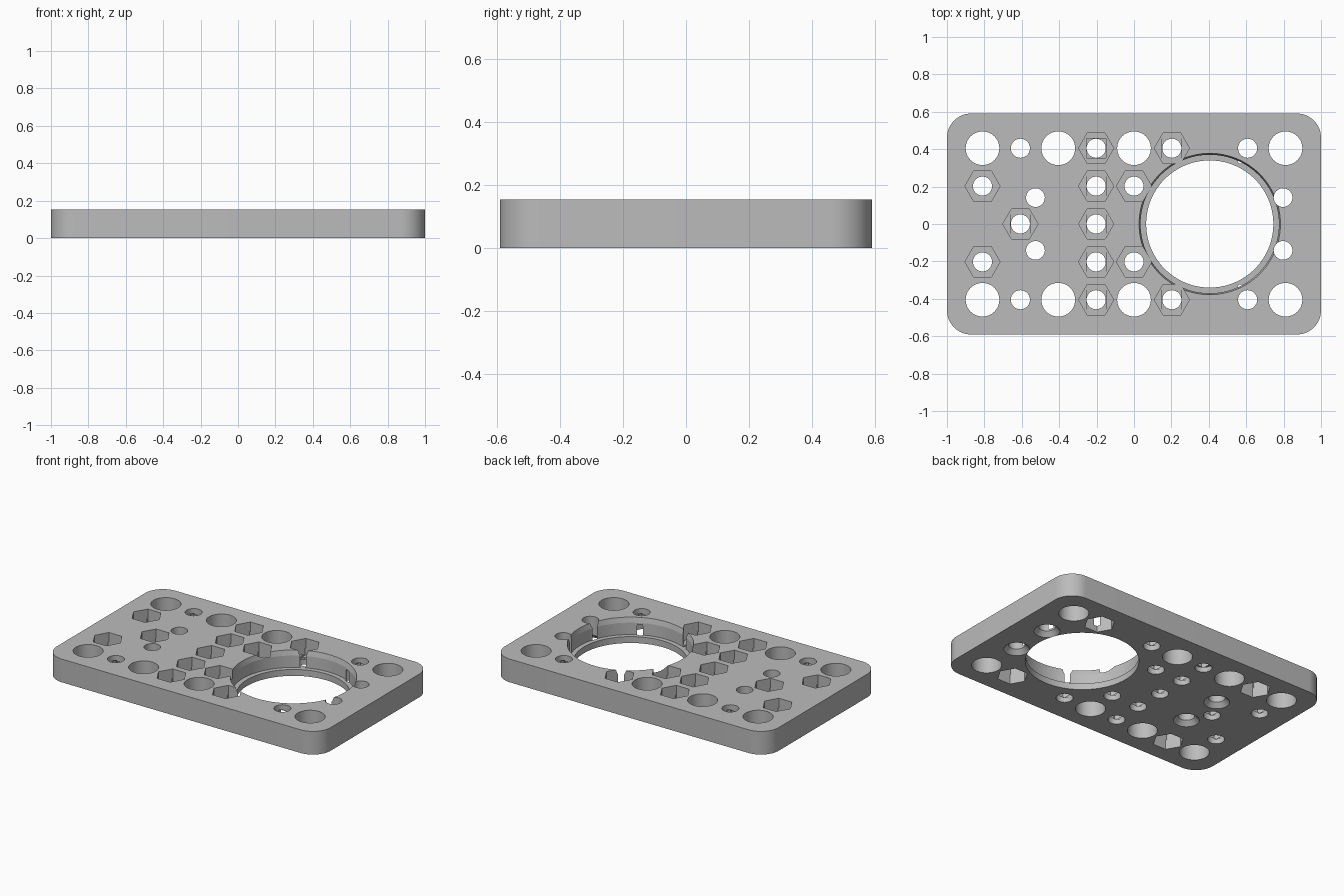
import bpy, bmesh, math
from mathutils import Matrix, Vector

default = bpy.data.objects.get("Cube")
if default:
    bpy.data.objects.remove(default)

H = 0.153            # plate thickness
P = 0.2025           # hole grid pitch
BORE_X = 2 * P       # centre of the large bore

grey = bpy.data.materials.new("plain grey")
grey.use_nodes = True
colour = (0.5, 0.5, 0.5, 1)
grey.diffuse_color = colour
grey.node_tree.nodes["Principled BSDF"].inputs["Base Color"].default_value = colour


def add_object(name, bm):
    bmesh.ops.recalc_face_normals(bm, faces=bm.faces)
    mesh = bpy.data.meshes.new(name)
    bm.to_mesh(mesh)
    bm.free()
    obj = bpy.data.objects.new(name, mesh)
    bpy.context.collection.objects.link(obj)
    mesh.materials.append(grey)
    return obj


# Rounded rectangular plate
def make_plate(hx, hy, r, steps=14):
    bm = bmesh.new()
    ring = []
    for k, (sx, sy) in enumerate([(1, 1), (-1, 1), (-1, -1), (1, -1)]):
        for i in range(steps + 1):
            a = (k + i / steps) * math.pi / 2
            ring.append(bm.verts.new((sx * (hx - r) + r * math.cos(a),
                                      sy * (hy - r) + r * math.sin(a), 0)))
    base = bm.faces.new(ring)
    top = bmesh.ops.extrude_face_region(bm, geom=[base], use_keep_orig=True)
    moved = [v for v in top["geom"] if isinstance(v, bmesh.types.BMVert)]
    bmesh.ops.translate(bm, verts=moved, vec=Vector((0, 0, H)))
    return add_object("mounting_plate", bm)


plate = make_plate(1.0, 0.591, 0.13)
cutters = []


# Round, conical or hexagonal cutters, one for each centre
def cut_round(name, centres, r1, r2, z1, z2, sides=48):
    bm = bmesh.new()
    for x, y in centres:
        place = Matrix.Translation((x, y, (z1 + z2) / 2)) @ Matrix.Rotation(math.pi / 2, 4, "Z")
        bmesh.ops.create_cone(bm, cap_ends=True, segments=sides, radius1=r1,
                              radius2=r2, depth=z2 - z1, matrix=place)
    cutters.append(add_object(name, bm))


# Box cutters, one for each centre
def cut_box(name, centres, hx, hy, z1, z2):
    bm = bmesh.new()
    for x, y in centres:
        place = Matrix.Translation((x, y, (z1 + z2) / 2)) @ Matrix.Diagonal((2 * hx, 2 * hy, z2 - z1, 1))
        bmesh.ops.create_cube(bm, size=1, matrix=place)
    cutters.append(add_object(name, bm))


def both_sides(points):
    return [(x * P, s * y * P) for x, y in points for s in (1, -1)]


large = both_sides([(-4, 2), (-2, 2), (0, 2), (4, 2)])
nuts_top = both_sides([(-4, 1), (-1, 2), (-1, 1), (0, 1), (1, 2)]) + [(-3 * P, 0), (-P, 0)]
nuts_bottom = both_sides([(-3, 2), (3, 2)])
screws = [(x, s * 0.141) for x in (-0.527, 0.797) for s in (1, -1)]

# Large bore with a ledge and a tapered rim
bore = [(BORE_X, 0)]
cut_round("bore_cutter", bore, 0.34, 0.34, -0.1, H + 0.1, 96)
cut_round("recess_cutter", bore, 0.37, 0.37, 0.042, H + 0.1, 96)
cut_round("rim_cutter", bore, 0.37, 0.386, 0.12, 0.186, 96)

# Plain holes
cut_round("large_hole_cutter", large, 0.09, 0.09, -0.1, H + 0.1)
cut_round("bolt_hole_cutter", nuts_top + nuts_bottom, 0.051, 0.051, -0.1, H + 0.1)

# Hexagonal nut pockets with stepped floors, sunk from either face
floor = 0.05
cut_round("top_nut_cutter", nuts_top, 0.094, 0.094, floor, H + 0.1, 6)
cut_box("top_step_cutter", nuts_top, 0.0525, 0.0805, floor - 0.008, floor + 0.04)
cut_box("top_square_cutter", nuts_top, 0.0518, 0.0518, floor - 0.016, floor + 0.03)
cut_round("bottom_nut_cutter", nuts_bottom, 0.094, 0.094, -0.1, H - floor, 6)
cut_box("bottom_step_cutter", nuts_bottom, 0.0525, 0.0805, H - floor - 0.04, H - floor + 0.008)
cut_box("bottom_square_cutter", nuts_bottom, 0.0518, 0.0518, H - floor - 0.03, H - floor + 0.016)

# Screw holes, countersunk underneath
cut_round("screw_hole_cutter", screws, 0.05, 0.05, -0.1, H + 0.1)
cut_round("countersink_cutter", screws, 0.087, 0.0495, -0.01, 0.03)

# Cut everything out, then remove the cutters
for cutter in cutters:
    cutter.hide_render = True
    mod = plate.modifiers.new(cutter.name, "BOOLEAN")
    mod.operation = "DIFFERENCE"
    mod.solver = "EXACT"
    mod.object = cutter
bpy.context.view_layer.update()
graph = bpy.context.evaluated_depsgraph_get()
finished = bpy.data.meshes.new_from_object(plate.evaluated_get(graph))
plate.modifiers.clear()
plate.data = finished
for cutter in cutters:
    bpy.data.objects.remove(cutter)
finished.materials.clear()
finished.materials.append(grey)
for face in finished.polygons:
    face.material_index = 0

# Smooth the curved walls only
bpy.ops.object.select_all(action="DESELECT")
plate.select_set(True)
bpy.context.view_layer.objects.active = plate
bpy.ops.object.shade_smooth_by_angle(angle=math.radians(12))
